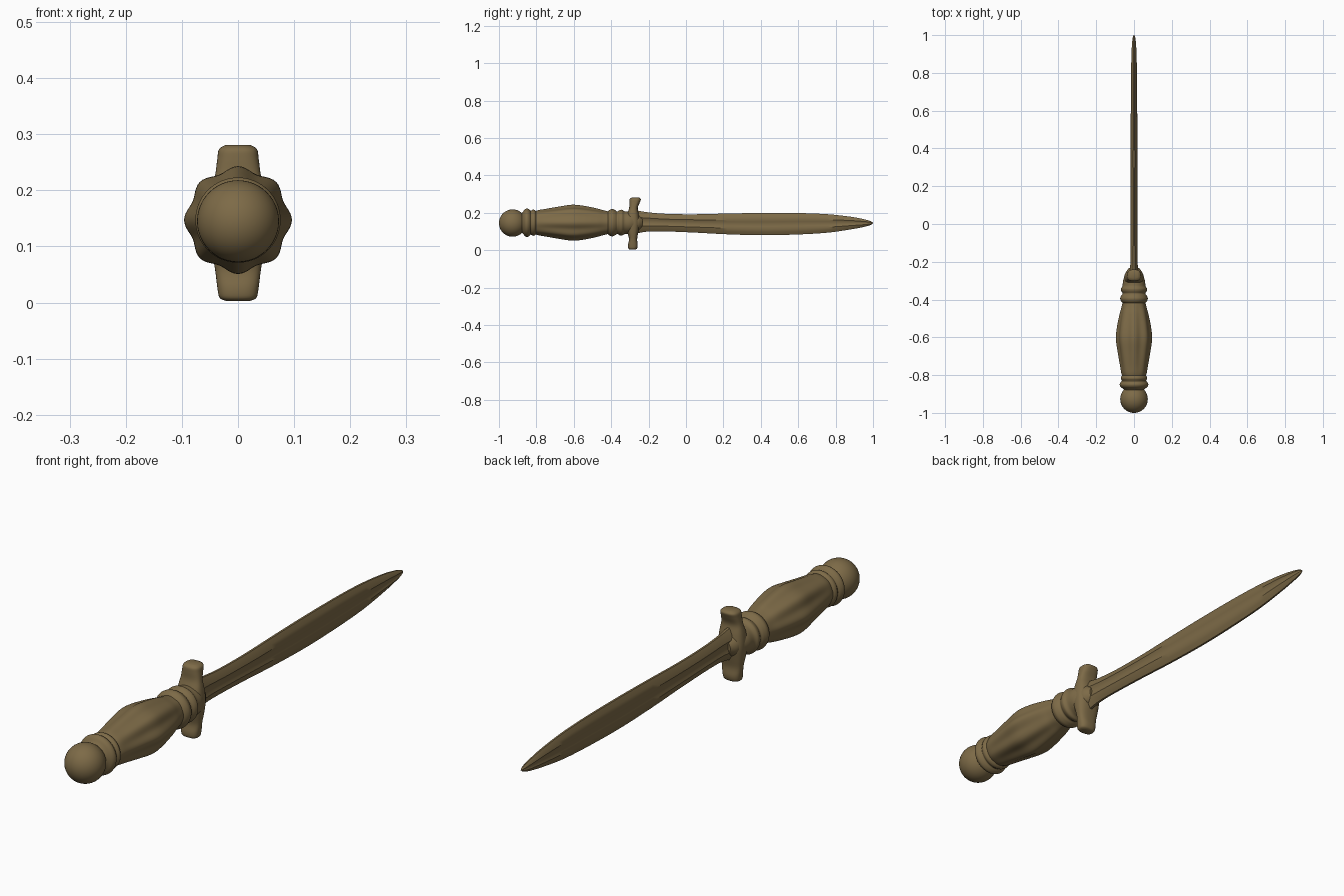
import bpy, bmesh, math

if "Cube" in bpy.data.objects:
    bpy.data.objects.remove(bpy.data.objects["Cube"])

AXIS_Z = 0.147

bronze = bpy.data.materials.new("aged bronze")
bronze.diffuse_color = (0.205, 0.145, 0.063, 1)
bronze.use_nodes = True
bronze.node_tree.nodes["Principled BSDF"].inputs["Base Color"].default_value = bronze.diffuse_color


def spline(stations, steps):
    """Catmull-Rom resampling of a list of equal-length tuples."""
    pts = [stations[0]] + stations + [stations[-1]]
    out = []
    for i in range(1, len(pts) - 2):
        for s in range(steps):
            t = s / steps
            out.append(tuple(
                0.5 * (2 * b + (c - a) * t + (2 * a - 5 * b + 4 * c - d) * t * t
                       + (3 * b - a - 3 * c + d) * t ** 3)
                for a, b, c, d in zip(*pts[i - 1:i + 3])))
    return out + [stations[-1]]


def loft(name, rings, angle=40):
    """Skin closed rings of points, cap both ends, smooth shade."""
    bm = bmesh.new()
    loops = [[bm.verts.new(p) for p in ring] for ring in rings]
    n = len(loops[0])
    for a, b in zip(loops, loops[1:]):
        for i in range(n):
            j = (i + 1) % n
            bm.faces.new((a[i], a[j], b[j], b[i]))
    bm.faces.new(loops[0])
    bm.faces.new(loops[-1])
    bmesh.ops.recalc_face_normals(bm, faces=bm.faces)
    me = bpy.data.meshes.new(name)
    bm.to_mesh(me)
    bm.free()
    obj = bpy.data.objects.new(name, me)
    bpy.context.collection.objects.link(obj)
    finish(obj, angle)
    return obj


def finish(obj, angle):
    obj.data.materials.append(bronze)
    bpy.ops.object.select_all(action='DESELECT')
    obj.select_set(True)
    bpy.context.view_layer.objects.active = obj
    bpy.ops.object.shade_smooth_by_angle(angle=math.radians(angle))


def turned(name, profile, lobes=0, depth=0.0, steps=5, sides=64):
    """Lathe a (y, radius) profile along the dagger, optionally lobed."""
    prof = spline(profile, steps)
    y0, y1 = prof[0][0], prof[-1][0]
    rings = []
    for y, r in prof:
        fade = math.sin(math.pi * (y - y0) / (y1 - y0)) ** 0.7 if y0 < y < y1 else 0
        ring = []
        for i in range(sides):
            a = 2 * math.pi * i / sides
            rr = r * (1 - depth * fade * (0.5 - 0.5 * math.cos(lobes * a)))
            ring.append((rr * math.cos(a), y, AXIS_Z + rr * math.sin(a)))
        rings.append(ring)
    return loft(name, rings)


# Ball pommel
bpy.ops.mesh.primitive_uv_sphere_add(segments=48, ring_count=24, radius=0.073,
                                     location=(0, -0.927, AXIS_Z - 0.002),
                                     rotation=(math.pi / 2, 0, 0))
pommel = bpy.context.object
pommel.name = "pommel"
finish(pommel, 40)

# Ring between pommel and grip
turned("pommel_ring", [(-0.885, 0.045), (-0.872, 0.058), (-0.862, 0.071), (-0.85, 0.076),
                       (-0.838, 0.071), (-0.83, 0.064), (-0.818, 0.070), (-0.806, 0.066),
                       (-0.795, 0.05)])

# Eight-lobed swelling grip
turned("grip", [(-0.815, 0.058), (-0.79, 0.067), (-0.75, 0.074), (-0.68, 0.086),
                (-0.61, 0.096), (-0.55, 0.091), (-0.48, 0.077), (-0.44, 0.066),
                (-0.405, 0.058)], lobes=8, depth=0.09, sides=96)

# Double ring and neck below the guard
turned("guard_rings", [(-0.425, 0.05), (-0.412, 0.066), (-0.395, 0.073), (-0.378, 0.067),
                       (-0.368, 0.060), (-0.355, 0.067), (-0.342, 0.069), (-0.328, 0.061),
                       (-0.30, 0.058), (-0.27, 0.048), (-0.25, 0.04), (-0.232, 0.026)])

# Cross guard: (z, centre y, half width, half depth) from bottom to top
guard = spline([(0.003, -0.285, 0.022, 0.014), (0.009, -0.285, 0.033, 0.023),
                (0.028, -0.284, 0.037, 0.026), (0.06, -0.283, 0.041, 0.022),
                (0.10, -0.284, 0.048, 0.030), (0.145, -0.285, 0.052, 0.038),
                (0.19, -0.284, 0.048, 0.032), (0.225, -0.281, 0.041, 0.023),
                (0.255, -0.275, 0.037, 0.028), (0.273, -0.271, 0.034, 0.030),
                (0.281, -0.270, 0.022, 0.019)], 4)


def power(v, e):
    return math.copysign(abs(v) ** e, v)


loft("cross_guard", [[(hw * power(math.cos(a), 0.75), cy + hd * power(math.sin(a), 0.75), z)
                      for a in (2 * math.pi * i / 40 for i in range(40))]
                     for z, cy, hw, hd in guard])

# Blade: (y, low z, high z, half thickness), leaf shaped with a shallow groove
blade = spline([(-0.26, 0.09, 0.212, 0.024), (-0.20, 0.10, 0.202, 0.019),
                (-0.10, 0.100, 0.194, 0.018), (0.05, 0.094, 0.192, 0.018),
                (0.22, 0.085, 0.196, 0.018), (0.42, 0.080, 0.199, 0.018),
                (0.62, 0.085, 0.198, 0.017), (0.76, 0.094, 0.192, 0.016),
                (0.88, 0.111, 0.179, 0.014), (0.95, 0.124, 0.166, 0.011),
                (0.985, 0.134, 0.156, 0.007), (1.0, 0.143, 0.147, 0.002)], 5)
half = [(0.22, 1.0), (0.7, 0.72), (1.0, 0.4), (0.8, 0.2), (0.74, 0.0)]
right = half + [(x, -z) for x, z in half[-2::-1]]
section = right + [(-x, z) for x, z in right[::-1]]
loft("blade", [[(x * t, y, (lo + hi) / 2 + z * (hi - lo) / 2) for x, z in section]
               for y, lo, hi, t in blade], 35)
